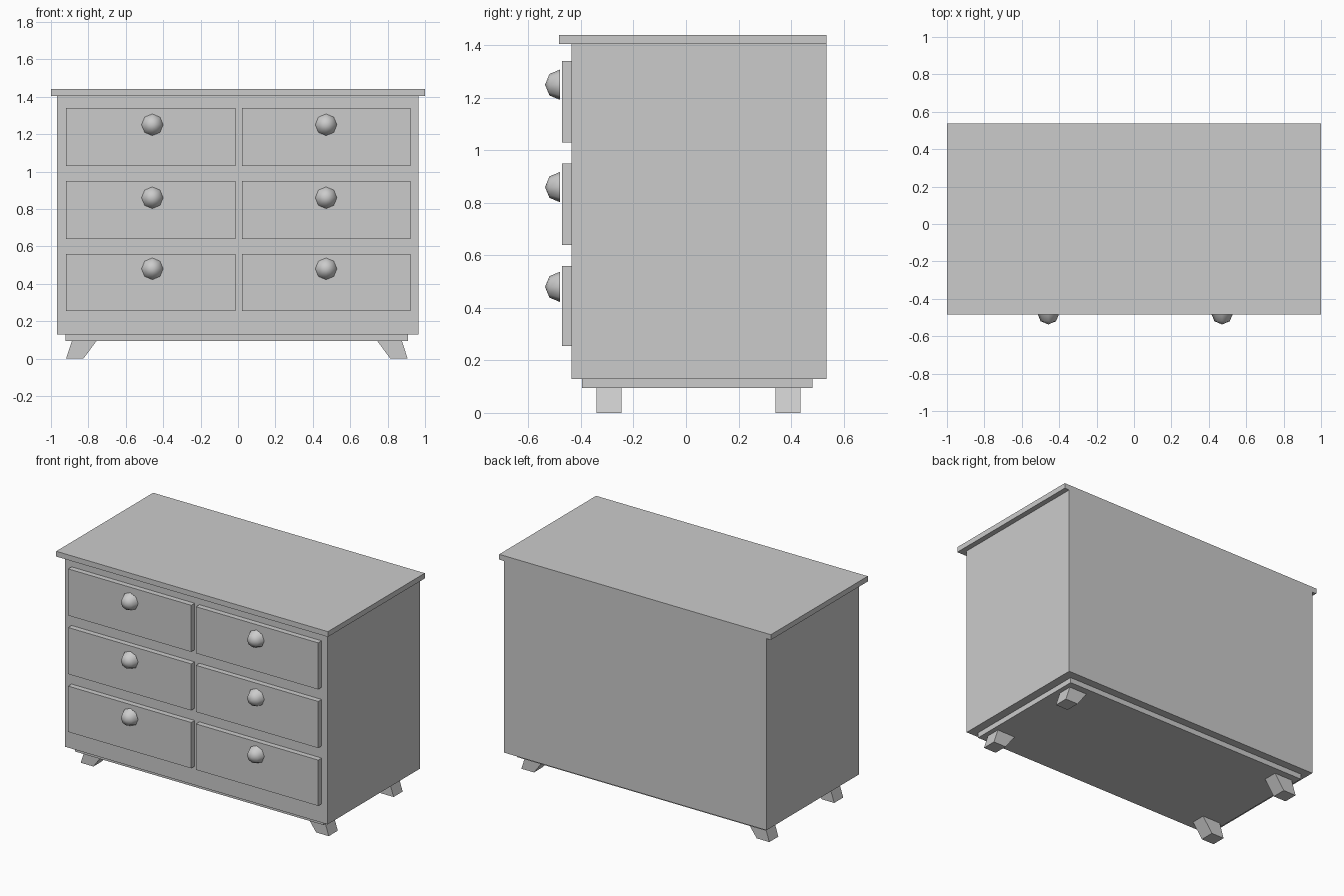
import bpy, bmesh
from math import pi
from mathutils import Matrix

if "Cube" in bpy.data.objects:
    bpy.data.objects.remove(bpy.data.objects["Cube"])


def finish(name, bm):
    bmesh.ops.recalc_face_normals(bm, faces=bm.faces)
    mesh = bpy.data.meshes.new(name)
    bm.to_mesh(mesh)
    bm.free()
    obj = bpy.data.objects.new(name, mesh)
    bpy.context.collection.objects.link(obj)
    return obj


def box(name, x, y, z):
    """Box from (min, max) ranges on each axis."""
    bm = bmesh.new()
    bmesh.ops.create_cube(bm, size=1)
    for v in bm.verts:
        v.co = [r[0] if c < 0 else r[1] for c, r in zip(v.co, (x, y, z))]
    return finish(name, bm)


def splayed_foot(name, side, y0, y1):
    """Foot profile in the xz plane, extruded along y."""
    profile = [(0.913, 0), (0.82, 0), (0.75, 0.095), (0.882, 0.095)]
    bm = bmesh.new()
    face = bm.faces.new([bm.verts.new((side * px - 0.006, y0, pz)) for px, pz in profile])
    out = bmesh.ops.extrude_face_region(bm, geom=[face])
    verts = [g for g in out["geom"] if isinstance(g, bmesh.types.BMVert)]
    bmesh.ops.translate(bm, verts=verts, vec=(0, y1 - y0, 0))
    return finish(name, bm)


def knob(name, x, z):
    """Eight-sided half ball facing the front."""
    bm = bmesh.new()
    bmesh.ops.create_uvsphere(bm, u_segments=8, v_segments=4, radius=0.058)
    below = [v for v in bm.verts if v.co.z < -0.001]
    bmesh.ops.delete(bm, geom=below, context='VERTS')
    rim = [e for e in bm.edges if e.is_boundary]
    bmesh.ops.contextual_create(bm, geom=rim)
    bm.transform(Matrix.Translation((x, -0.479, z)) @ Matrix.Rotation(pi / 2, 4, 'X'))
    obj = finish(name, bm)
    for p in obj.data.polygons:
        p.use_smooth = len(p.vertices) < 8
    return obj


# Carcass, overhanging top and recessed plinth
box("cabinet_body", (-0.968, 0.965), (-0.436, 0.536), (0.13, 1.405))
box("cabinet_top", (-1, 1), (-0.483, 0.536), (1.405, 1.44))
box("base_plinth", (-0.922, 0.908), (-0.396, 0.482), (0.095, 0.13))

# Two columns of three drawers, each with a knob
columns = [("left", (-0.92, -0.014), -0.458), ("right", (0.021, 0.921), 0.471)]
rows = [("top", 1.03, 1.34, 1.25), ("middle", 0.64, 0.95, 0.86), ("bottom", 0.255, 0.56, 0.48)]
for col, xr, knob_x in columns:
    for row, z0, z1, knob_z in rows:
        box(f"{row}_{col}_drawer", xr, (-0.472, -0.436), (z0, z1))
        knob(f"{row}_{col}_knob", knob_x, knob_z)

# Four splayed feet
for side_name, side in (("left", -1), ("right", 1)):
    splayed_foot(f"front_{side_name}_foot", side, -0.341, -0.246)
    splayed_foot(f"back_{side_name}_foot", side, 0.341, 0.436)
